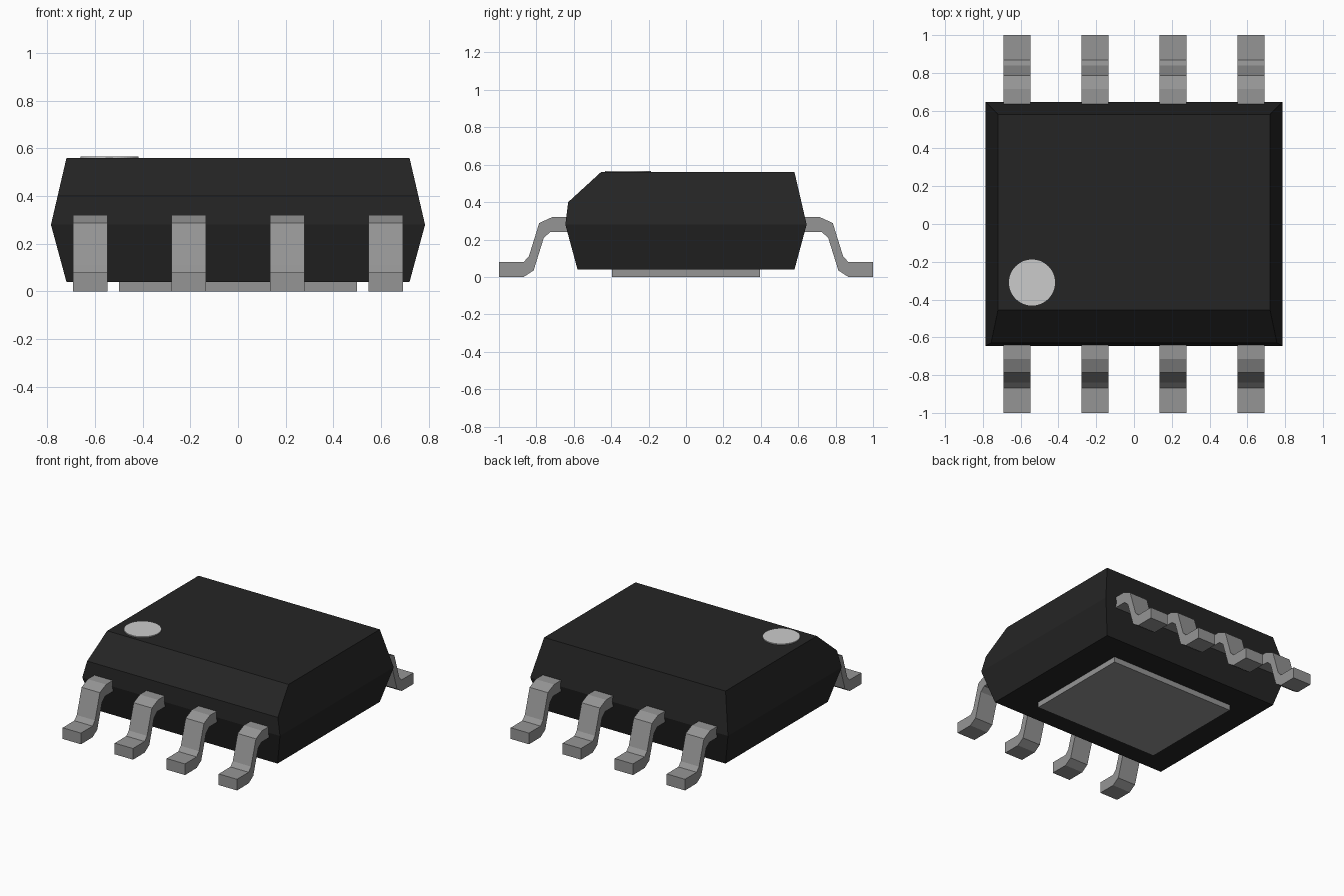
import bpy
import bmesh

cube = bpy.data.objects.get("Cube")
if cube:
    bpy.data.objects.remove(cube, do_unlink=True)


def material(name, grey):
    mat = bpy.data.materials.new(name)
    mat.use_nodes = True
    colour = (grey, grey, grey, 1)
    mat.diffuse_color = colour
    mat.node_tree.nodes["Principled BSDF"].inputs["Base Color"].default_value = colour
    return mat


black = material("black plastic", 0.018)
metal = material("grey metal", 0.3)
light = material("light grey mark", 0.6)


def finish(bm, name, mat):
    bmesh.ops.recalc_face_normals(bm, faces=bm.faces)
    mesh = bpy.data.meshes.new(name)
    bm.to_mesh(mesh)
    bm.free()
    mesh.materials.append(mat)
    obj = bpy.data.objects.new(name, mesh)
    bpy.context.collection.objects.link(obj)
    return obj


# Moulded body: widest at mid height, with a long bevel along the top front edge
bm = bmesh.new()
# Each level: half width, front y, back y, height
levels = [(0.72, -0.58, 0.58, 0.04), (0.785, -0.645, 0.645, 0.28),
          (0.757, -0.63, 0.617, 0.40), (0.72, -0.455, 0.58, 0.56)]
for half, front, back, z in levels:
    for x in (-half, half):
        for y in (front, back):
            bm.verts.new((x, y, z))
bmesh.ops.convex_hull(bm, input=bm.verts)
bmesh.ops.dissolve_limit(bm, angle_limit=0.02, verts=bm.verts, edges=bm.edges)
finish(bm, "body", black)

# Gull-wing leads: bent strip profile (distance from centre, height), extruded in x
profile = [(0.60, 0.32), (0.715, 0.32), (0.785, 0.288), (0.84, 0.11),
           (0.868, 0.08), (1.0, 0.08), (1.0, 0.0), (0.868, 0.0),
           (0.815, 0.034), (0.76, 0.21), (0.725, 0.24), (0.60, 0.24)]
WIDTH = 0.145
PITCH = 0.413
for side, label in ((-1, "front"), (1, "back")):
    for i in range(4):
        x = (i - 1.5) * PITCH - WIDTH / 2
        bm = bmesh.new()
        face = bm.faces.new([bm.verts.new((x, side * y, z)) for y, z in profile])
        made = bmesh.ops.extrude_face_region(bm, geom=[face])["geom"]
        moved = [v for v in made if isinstance(v, bmesh.types.BMVert)]
        bmesh.ops.translate(bm, verts=moved, vec=(WIDTH, 0, 0))
        finish(bm, f"{label}_lead_{i + 1}", metal)

# Thermal pad under the body
bm = bmesh.new()
bmesh.ops.create_cube(bm, size=1)
bmesh.ops.scale(bm, verts=bm.verts, vec=(1.0, 0.79, 0.05))
bmesh.ops.translate(bm, verts=bm.verts, vec=(0, 0, 0.025))
finish(bm, "thermal_pad", metal)

# Round orientation mark on top
bm = bmesh.new()
bmesh.ops.create_cone(bm, cap_ends=True, segments=48, radius1=0.122,
                      radius2=0.122, depth=0.009)
bmesh.ops.translate(bm, verts=bm.verts, vec=(-0.54, -0.31, 0.5625))
finish(bm, "orientation_mark", light)
